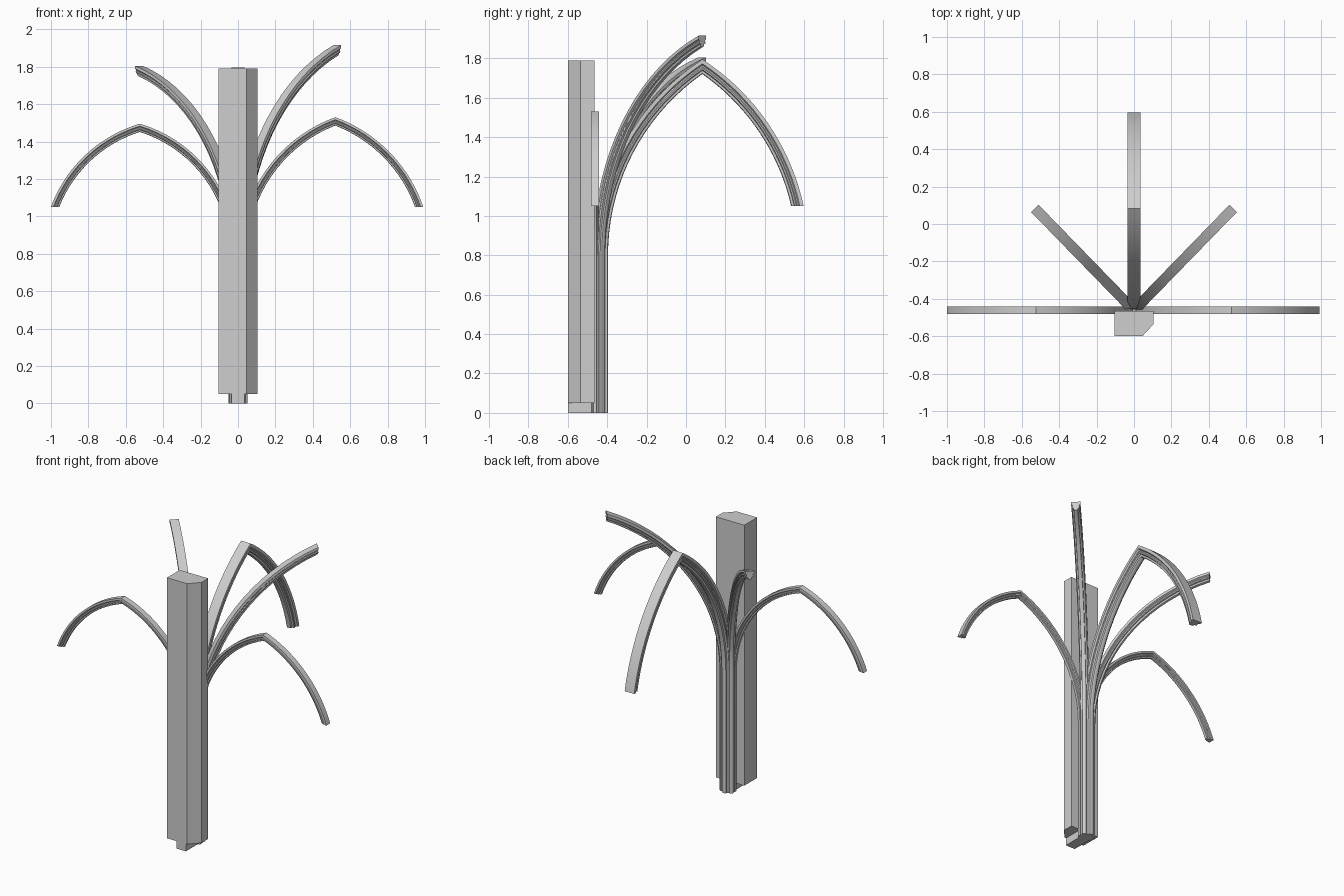
import bpy, bmesh, math
from mathutils import Vector

if "Cube" in bpy.data.objects:
    bpy.data.objects.remove(bpy.data.objects["Cube"])

stone = bpy.data.materials.new("pale_stone")
stone.diffuse_color = (0.62, 0.62, 0.62, 1)
stone.use_nodes = True
stone.node_tree.nodes["Principled BSDF"].inputs["Base Color"].default_value = stone.diffuse_color
SPRING, CUT, STEPS = 0.80, 1.05, 18


def finish(name, bm, smooth=False):
    bmesh.ops.recalc_face_normals(bm, faces=bm.faces[:])
    me = bpy.data.meshes.new(name)
    bm.to_mesh(me)
    bm.free()
    me.materials.append(stone)
    ob = bpy.data.objects.new(name, me)
    bpy.context.collection.objects.link(ob)
    if smooth:
        bpy.ops.object.select_all(action='DESELECT')
        bpy.context.view_layer.objects.active = ob
        ob.select_set(True)
        bpy.ops.object.shade_smooth_by_angle(angle=math.radians(28))
    return ob


def prism(name, outline, z0, z1):
    bm = bmesh.new()
    base = bm.faces.new([bm.verts.new((x, y, z0)) for x, y in outline])
    top = bmesh.ops.extrude_face_region(bm, geom=[base])["geom"]
    verts = [g for g in top if isinstance(g, bmesh.types.BMVert)]
    bmesh.ops.translate(bm, verts=verts, vec=(0, 0, z1 - z0))
    if not base.is_valid or len(bm.faces) < len(outline) + 2:
        bm.faces.new([v for v in bm.verts if v not in verts])
    return finish(name, bm)


# Moulded rib section: (half width, depth) as fractions, flat back to rolled nose
HALF = [(1.0, 0.0), (1.0, 0.30), (0.72, 0.40), (0.72, 0.50), (0.86, 0.58),
        (0.80, 0.70), (0.48, 0.76), (0.46, 0.84), (0.42, 0.95), (0.22, 1.0)]
SECTION = HALF + [(-w, d) for w, d in reversed(HALF)]


def rib(name, origin, angle, start, apex, height, width, depth, both_halves):
    """Vertical shaft turning into an arc; optionally the mirrored far half."""
    run = apex - start
    radius = (run * run + height * height) / (2 * run)
    centre = start + radius
    along = Vector((math.cos(angle), math.sin(angle), 0))
    side = Vector((-along.y, along.x, 0))
    bm = bmesh.new()
    rails = []
    for w, d in SECTION:
        r = radius - d * depth
        end = math.acos((centre - apex) / r)
        path = [(centre - r, 0.0)]
        path += [(centre - r * math.cos(end * i / STEPS),
                  SPRING + r * math.sin(end * i / STEPS)) for i in range(STEPS + 1)]
        if both_halves:
            low = math.asin((CUT - SPRING) / r)
            for i in range(1, STEPS + 1):
                t = end + (low - end) * i / STEPS
                path.append((2 * apex - centre + r * math.cos(t), SPRING + r * math.sin(t)))
        rails.append([bm.verts.new(Vector((origin[0], origin[1], z)) + along * s
                                   + side * (w * width / 2)) for s, z in path])
    n = len(rails)
    for k in range(n):
        a, b = rails[k], rails[(k + 1) % n]
        for i in range(len(a) - 1):
            bm.faces.new((a[i], a[i + 1], b[i + 1], b[i]))
    bm.faces.new([r[0] for r in rails])
    bm.faces.new([r[-1] for r in rails])
    return finish(name, bm, True)


# Pillar with one chamfered corner, and its small foot
prism("pillar", [(-0.105, -0.6), (0.045, -0.6), (0.105, -0.535),
                 (0.105, -0.465), (-0.105, -0.465)], 0.05, 1.79)
prism("pillar_foot", [(-0.035, -0.6), (0.035, -0.6), (0.035, -0.44), (-0.035, -0.44)], 0, 0.06)

# Vault ribs fanning out from the shaft
O = (0, -0.462)
rib("right_wall_rib", O, 0, 0.008, 0.52, 0.73, 0.04, 0.042, True)
rib("left_wall_rib", O, math.pi, 0.005, 0.525, 0.695, 0.04, 0.042, True)
rib("cross_rib", O, math.pi / 2, 0.004, 0.545, 0.995, 0.07, 0.062, True)
rib("right_diagonal_rib", O, math.radians(45.8), 0.01, 0.76, 1.115, 0.056, 0.052, False)
rib("left_diagonal_rib", O, math.radians(134.2), 0.01, 0.76, 1.005, 0.056, 0.052, False)
